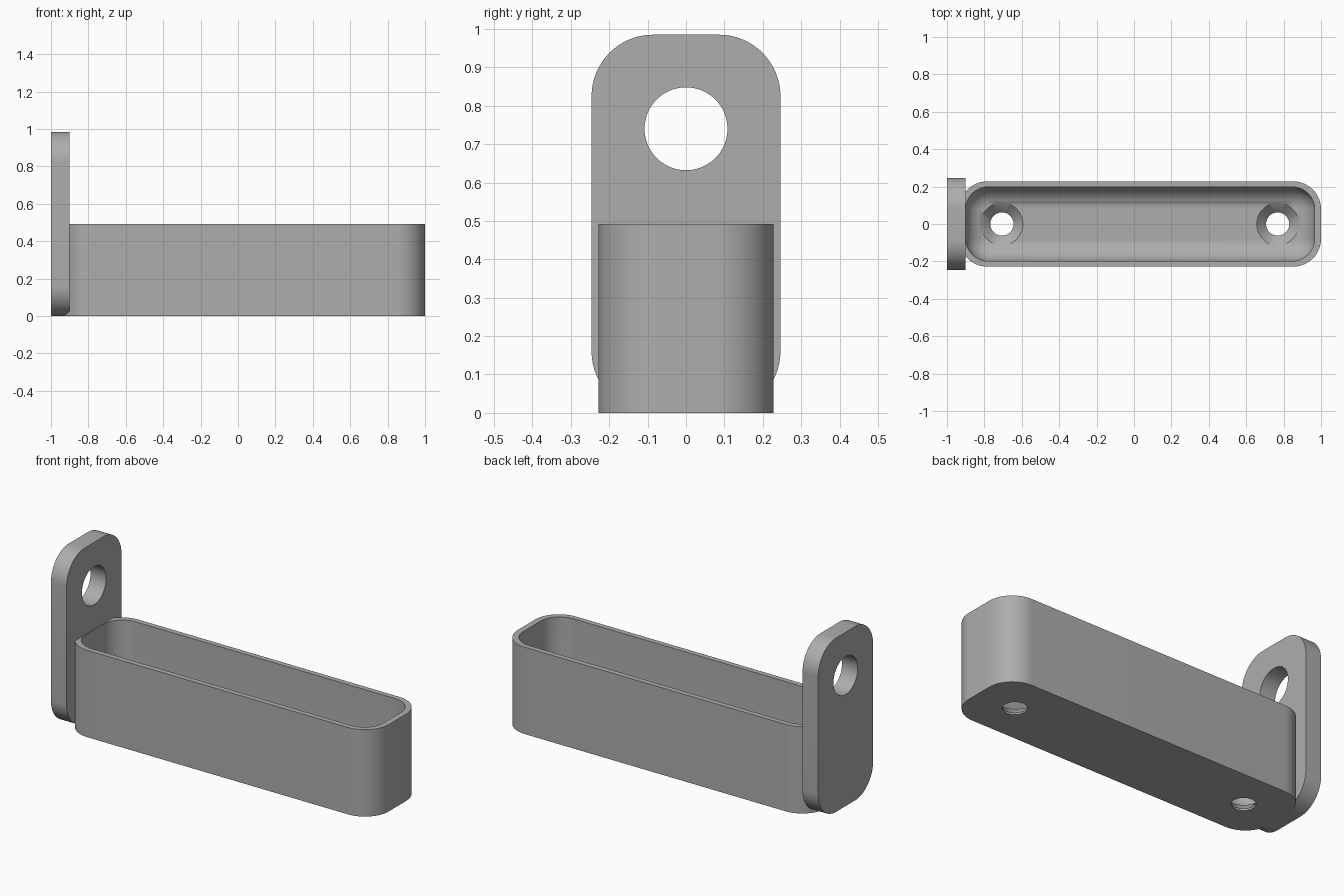
import bpy, bmesh, math

cube = bpy.data.objects.get("Cube")
if cube:
    bpy.data.objects.remove(cube)

grey = bpy.data.materials.new("plain grey")
grey.use_nodes = True
colour = (0.42, 0.42, 0.42, 1)
grey.diffuse_color = colour
grey.node_tree.nodes["Principled BSDF"].inputs["Base Color"].default_value = colour


def rounded(half_w, half_h, r, steps=16):
    """Outline of a rounded rectangle, counter-clockwise."""
    pts = []
    for q, (sx, sy) in enumerate([(1, 1), (-1, 1), (-1, -1), (1, -1)]):
        for i in range(steps + 1):
            a = math.pi / 2 * (q + i / steps)
            pts.append((sx * (half_w - r) + r * math.cos(a),
                        sy * (half_h - r) + r * math.sin(a)))
    return pts


def circle(r, steps=64):
    return [(r * math.cos(2 * math.pi * i / steps), r * math.sin(2 * math.pi * i / steps))
            for i in range(steps)]


def loft(name, layers, place):
    """Skin a stack of (outline, height) layers and cap both ends."""
    bm = bmesh.new()
    rings = [[bm.verts.new(place(u, v, h)) for u, v in outline] for outline, h in layers]
    n = len(rings[0])
    for a, b in zip(rings, rings[1:]):
        for i in range(n):
            j = (i + 1) % n
            bm.faces.new((a[i], a[j], b[j], b[i]))
    bm.faces.new(rings[0][::-1])
    bm.faces.new(rings[-1])
    bmesh.ops.recalc_face_normals(bm, faces=bm.faces)
    mesh = bpy.data.meshes.new(name)
    bm.to_mesh(mesh)
    bm.free()
    mesh.materials.append(grey)
    obj = bpy.data.objects.new(name, mesh)
    bpy.context.collection.objects.link(obj)
    return obj


def combine(target, tool, operation):
    """Apply a boolean and remove the helper."""
    mod = target.modifiers.new(operation, 'BOOLEAN')
    mod.operation, mod.object, mod.solver = operation, tool, 'EXACT'
    bpy.context.view_layer.objects.active = target
    bpy.ops.object.modifier_apply(modifier=mod.name)
    bpy.data.objects.remove(tool)


MID_X, HEIGHT, FLOOR = 0.033, 0.492, 0.06


def in_tray(u, v, h):
    return (u + MID_X, v, h)


def in_plate(u, v, h):
    return (h, u, v + 0.4925)


# Tray body and the upright hanging plate
tray = loft("tray_with_hanger", [(rounded(0.967, 0.228, 0.15), z) for z in (0, HEIGHT)], in_tray)
plate = loft("hanger_plate", [(rounded(0.246, 0.4925, 0.16), x) for x in (-1, -0.902)], in_plate)
combine(tray, plate, 'UNION')

# Cavity with a filleted floor
R, FILLET = 0.12, 0.118
layers = []
for i in range(13):
    a = math.pi / 2 * i / 12
    inset = FILLET * (1 - math.sin(a))
    layers.append((rounded(0.933 - inset, 0.198 - inset, R - inset),
                   FLOOR + FILLET * (1 - math.cos(a))))
layers.append((rounded(0.933, 0.198, R), HEIGHT + 0.1))
combine(tray, loft("cavity", layers, in_tray), 'DIFFERENCE')

# Hanging hole
hole = loft("hanger_hole", [(circle(0.108), x) for x in (-1.1, -0.8)],
            lambda u, v, h: (h, u, v + 0.74))
combine(tray, hole, 'DIFFERENCE')

# Countersunk screw holes
for x in (-0.706, 0.768):
    screw = loft("screw_hole", [(circle(0.062), -0.1), (circle(0.062), 0.01),
                                (circle(0.125), 0.073), (circle(0.125), 0.15)],
                 lambda u, v, h: (u + x, v, h))
    combine(tray, screw, 'DIFFERENCE')

bpy.context.view_layer.objects.active = tray
tray.select_set(True)
bpy.ops.object.shade_smooth_by_angle(angle=math.radians(30))
